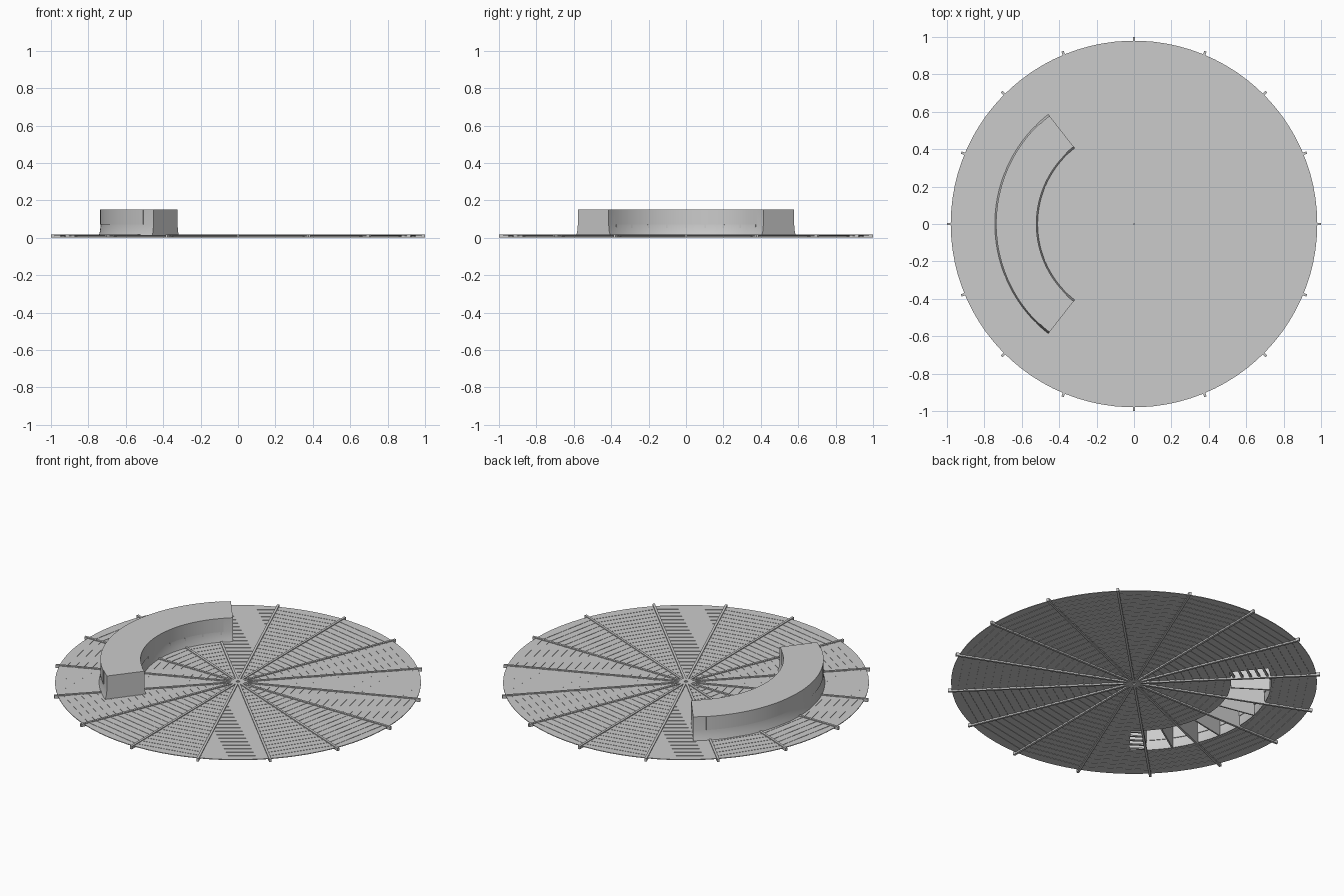
import bpy, bmesh
from math import cos, sin, radians

if "Cube" in bpy.data.objects:
    bpy.data.objects.remove(bpy.data.objects["Cube"])

HOLE_IN, HOLE_OUT = 0.52, 0.735      # opening in the deck under the bench
A0, A1 = 128, 232                    # bench arc in degrees


def pol(r, a, z):
    return (r * cos(radians(a)), r * sin(radians(a)), z)


def finish(bm, name, smooth=False):
    bmesh.ops.remove_doubles(bm, verts=bm.verts, dist=1e-5)
    bmesh.ops.recalc_face_normals(bm, faces=bm.faces)
    me = bpy.data.meshes.new(name)
    bm.to_mesh(me)
    bm.free()
    ob = bpy.data.objects.new(name, me)
    bpy.context.collection.objects.link(ob)
    if smooth:
        bpy.ops.object.select_all(action='DESELECT')
        ob.select_set(True)
        bpy.context.view_layer.objects.active = ob
        bpy.ops.object.shade_smooth_by_angle(angle=radians(30))
    return ob


def beam(bm, p, q, width, z0, z1):
    """Box-section bar between two plan points."""
    dx, dy = q[0] - p[0], q[1] - p[1]
    n = (dx * dx + dy * dy) ** 0.5
    ox, oy = -dy / n * width / 2, dx / n * width / 2
    ends = []
    for e in (p, q):
        ends.append([bm.verts.new((e[0] + s * ox, e[1] + s * oy, z))
                     for s, z in ((-1, z0), (1, z0), (1, z1), (-1, z1))])
    a, b = ends
    bm.faces.new(a[::-1])
    bm.faces.new(b)
    for i in range(4):
        j = (i + 1) % 4
        bm.faces.new((a[i], a[j], b[j], b[i]))


def sweep(bm, profile, a0, a1, steps, closed):
    """Sweep an (r, z) profile around the z axis, capped at both ends."""
    rows = []
    for k in range(steps + 1):
        a = a0 + (a1 - a0) * k / steps
        rows.append([bm.verts.new(pol(r, a, z)) for r, z in profile])
    n = len(profile)
    for p, q in zip(rows, rows[1:]):
        for i in range(n if closed else n - 1):
            j = (i + 1) % n
            bm.faces.new((p[i], p[j], q[j], q[i]))
    bm.faces.new(rows[0])
    bm.faces.new(rows[-1][::-1])


# Thin round deck with an arc-shaped opening below the bench
bm = bmesh.new()
radii = (0.003, HOLE_IN, HOLE_OUT, 0.98)
for z in (0.009, 0.013):
    for a in range(0, 360, 4):
        for r0, r1 in zip(radii, radii[1:]):
            if r0 == HOLE_IN and A0 <= a < A1:
                continue
            bm.faces.new([bm.verts.new(pol(r, b, z)) for r, b in
                          ((r0, a), (r1, a), (r1, a + 4), (r0, a + 4))])
for a in range(0, 360, 4):
    bm.faces.new([bm.verts.new(pol(0.98, b, z)) for b, z in
                  ((a, 0.009), (a + 4, 0.009), (a + 4, 0.013), (a, 0.013))])
deck = finish(bm, "round_deck")

# Sixteen radial ribs reaching past the deck edge
bm = bmesh.new()
for k in range(16):
    a = k * 22.5
    beam(bm, pol(0.01, a, 0), pol(1.0, a, 0), 0.013, 0.0, 0.018)
finish(bm, "radial_ribs")

# Concentric sixteen-sided battens, left out below the bench
bm = bmesh.new()
for i in range(1, 22):
    r = 0.045 * i
    for k in range(16):
        a, b = k * 22.5, (k + 1) * 22.5
        if HOLE_IN < r < HOLE_OUT + 0.02 and a >= A0 and b <= A1:
            continue
        beam(bm, pol(r, a, 0), pol(r, b, 0), 0.012, 0.007, 0.0145)
finish(bm, "ring_battens")

# Curved bench shell, flared at the foot and open below
bm = bmesh.new()
shell = [(0.745, 0.01), (0.738, 0.035), (0.734, 0.07), (0.734, 0.15),
         (0.525, 0.15), (0.525, 0.07), (0.521, 0.035), (0.514, 0.01)]
sweep(bm, shell, A0, A1, 52, False)
finish(bm, "bench_shell", True)

# Slightly raised panels on the outer and inner faces of the bench
for name, r0, r1 in (("outer_panel", 0.73, 0.737), ("inner_panel", 0.522, 0.53)):
    bm = bmesh.new()
    sweep(bm, [(r0, 0.07), (r1, 0.07), (r1, 0.15), (r0, 0.15)],
          180 - 46.5, 180 + 46.5, 48, True)
    finish(bm, name, True)

# Upright support plates inside the bench
bm = bmesh.new()
for k in range(9):
    a = 135 + k * 11.25
    beam(bm, pol(0.523, a, 0), pol(0.733, a, 0), 0.008, 0.008, 0.148)
finish(bm, "bench_supports")
